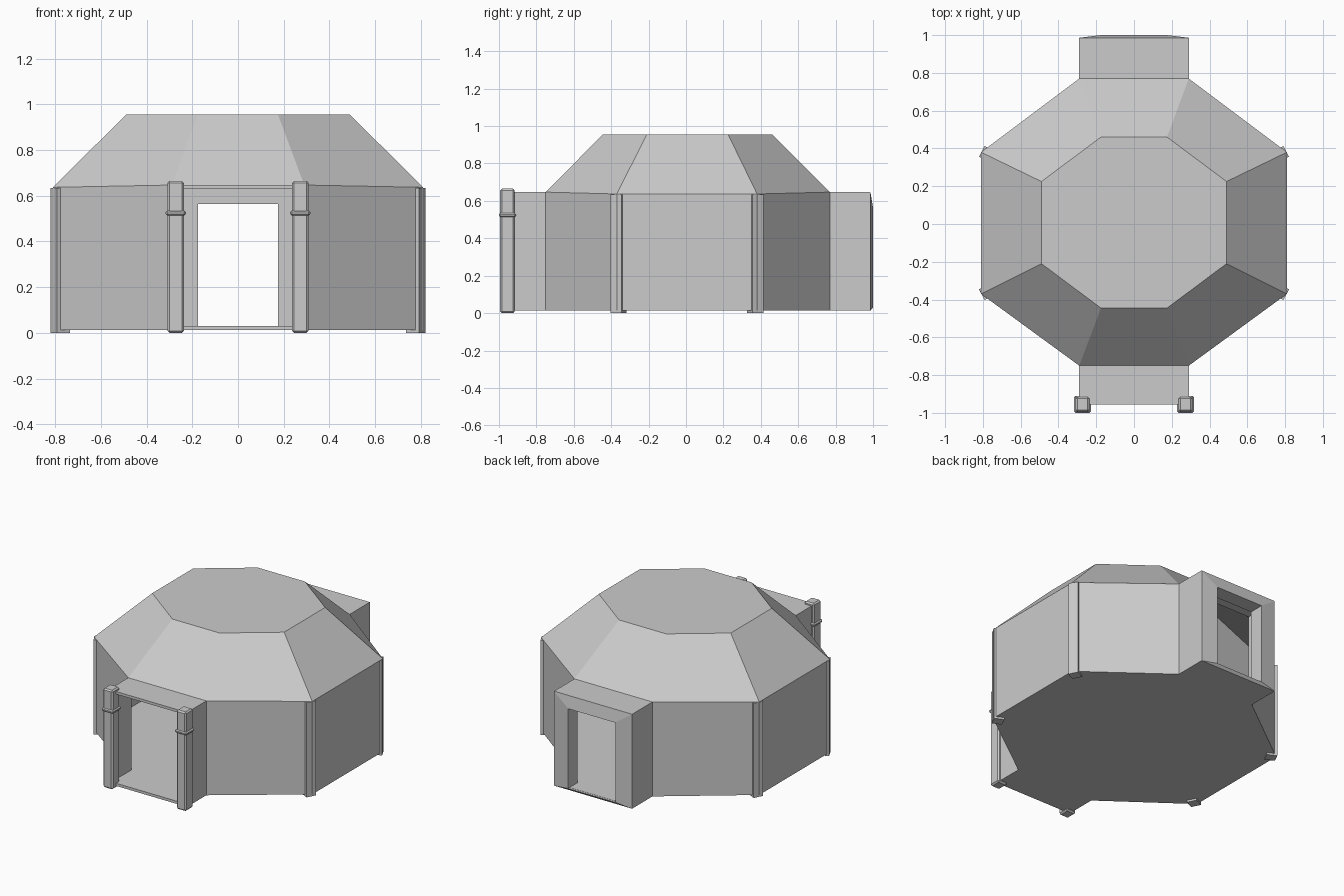
import bpy, bmesh, math
from mathutils import Matrix

if "Cube" in bpy.data.objects:
    bpy.data.objects.remove(bpy.data.objects["Cube"])

FLOOR, T = 0.013, 0.018


def make_object(name, bm):
    bmesh.ops.recalc_face_normals(bm, faces=bm.faces)
    me = bpy.data.meshes.new(name)
    bm.to_mesh(me)
    bm.free()
    ob = bpy.data.objects.new(name, me)
    bpy.context.collection.objects.link(ob)
    return ob


def post(name, x, y, sx, sy, z0, z1, angle=0.0, bevel=0.0):
    bm = bmesh.new()
    bmesh.ops.create_cube(bm, size=1.0)
    bmesh.ops.scale(bm, vec=(sx, sy, z1 - z0), verts=bm.verts)
    if bevel:
        bmesh.ops.bevel(bm, geom=bm.edges[:], offset=bevel, segments=1, affect='EDGES')
    bmesh.ops.rotate(bm, cent=(0, 0, 0), matrix=Matrix.Rotation(angle, 3, 'Z'), verts=bm.verts)
    bmesh.ops.translate(bm, vec=(x, y, (z0 + z1) / 2), verts=bm.verts)
    return make_object(name, bm)


# Octagonal shell: floor, walls, roof and the two passages, open at both ends
# eaves outline, counter-clockwise from front left
eave = [(-.29, -.75, .647), (.29, -.75, .647), (.81, -.37, .637), (.81, .38, .637),
        (.29, .77, .647), (-.29, .77, .647), (-.81, .38, .637), (-.81, -.37, .637)]
crown = [(-.175, -.445), (.175, -.445), (.49, -.21), (.49, .225),
         (.175, .46), (-.175, .46), (-.49, .225), (-.49, -.21)]
bm = bmesh.new()
top = [bm.verts.new(p) for p in eave]
low = [bm.verts.new((x, y, FLOOR)) for x, y, z in eave]
cap = [bm.verts.new((x, y, .955)) for x, y in crown]
bm.faces.new(cap)
floor = []
for i in range(8):
    j = (i + 1) % 8
    bm.faces.new((top[i], top[j], cap[j], cap[i]))
    floor.append(low[i])
    if i in (0, 4):
        # passage continuing outwards from this side
        y_end = -.955 if i == 0 else .985
        ot = [bm.verts.new((v.co.x, y_end, v.co.z)) for v in (top[i], top[j])]
        ol = [bm.verts.new((v.co.x, y_end, FLOOR)) for v in (top[i], top[j])]
        bm.faces.new((ot[0], ot[1], top[j], top[i]))
        bm.faces.new((low[i], ol[0], ot[0], top[i]))
        bm.faces.new((ol[1], low[j], top[j], ot[1]))
        floor += ol
    else:
        bm.faces.new((low[i], low[j], top[j], top[i]))
bm.faces.new(floor[::-1])
shell = make_object("hut_shell", bm)
sol = shell.modifiers.new("thickness", 'SOLIDIFY')
sol.thickness = T
sol.offset = -1
sol.use_even_offset = True

# Back door frame: rectangular loops bridged into a ring, slightly raised at the door
bm = bmesh.new()
loops = []
for hx, z0, z1, y in [(.289, FLOOR, .646, .90), (.289, FLOOR, .646, .986),
                      (.175, .03, .565, 1.0), (.175, .03, .565, .90)]:
    loops.append([bm.verts.new((sx * hx, y, z))
                  for sx, z in ((-1, z0), (1, z0), (1, z1), (-1, z1))])
for a, b in zip(loops, loops[1:] + loops[:1]):
    for k in range(4):
        n = (k + 1) % 4
        bm.faces.new((a[k], a[n], b[n], b[k]))
make_object("back_door_frame", bm)

# Posts sunk into the four side corners
tilt = math.radians(27)
for sx, xn in ((-1, "left"), (1, "right")):
    for y, sy, yn in ((-.36, -1, "front"), (.37, 1, "back")):
        post(f"{yn}_{xn}_corner_post", sx * .7775, y, .064, .064, 0, .635, sx * sy * tilt)

    # Porch pillar with its band
    post(f"{xn}_porch_pillar", sx * .2725, -.955, .072, .078, 0, .665, bevel=.009)
    post(f"{xn}_pillar_band", sx * .2725, -.955, .088, .09, .513, .535, bevel=.007)
